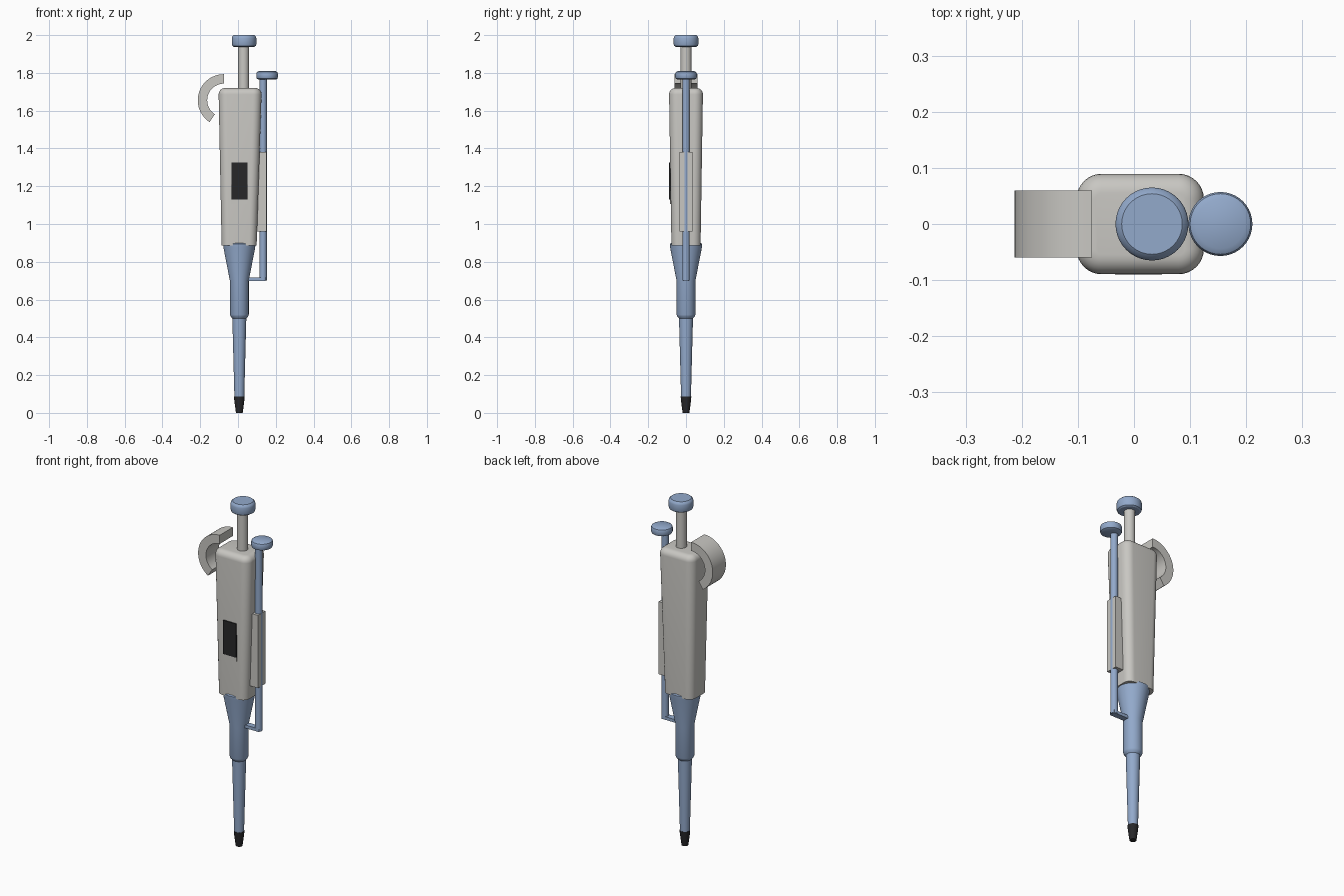
import bpy, bmesh, math
from mathutils import Vector

cube = bpy.data.objects.get("Cube")
if cube:
    bpy.data.objects.remove(cube, do_unlink=True)


def material(name, rgb):
    m = bpy.data.materials.new(name)
    m.use_nodes = True
    m.diffuse_color = (*rgb, 1)
    m.node_tree.nodes["Principled BSDF"].inputs["Base Color"].default_value = (*rgb, 1)
    return m


GREY = material("warm grey plastic", (0.58, 0.57, 0.54))
BLUE = material("soft blue plastic", (0.29, 0.40, 0.60))
BLACK = material("near black", (0.02, 0.02, 0.022))


def finish(name, bm, mat, smooth=True):
    bmesh.ops.recalc_face_normals(bm, faces=bm.faces)
    mesh = bpy.data.meshes.new(name)
    bm.to_mesh(mesh)
    bm.free()
    mesh.materials.append(mat)
    ob = bpy.data.objects.new(name, mesh)
    bpy.context.collection.objects.link(ob)
    if smooth:
        bpy.ops.object.select_all(action='DESELECT')
        ob.select_set(True)
        bpy.context.view_layer.objects.active = ob
        bpy.ops.object.shade_smooth_by_angle(angle=math.radians(32))
    return ob


def loft(name, rings, mat, closed=False, smooth=True):
    """Skin a list of equal-length point rings; cap the ends unless closed."""
    bm = bmesh.new()
    loops = [[bm.verts.new(p) for p in ring] for ring in rings]
    n = len(loops[0])
    for a, b in zip(loops, loops[1:]):
        for i in range(n):
            j = (i + 1) % n
            bm.faces.new((a[i], a[j], b[j], b[i]))
    bm.faces.new(loops[0][::-1])
    bm.faces.new(loops[-1])
    return finish(name, bm, mat, smooth)


def turned(name, x, profile, mat, n=40):
    """Round part about a vertical axis from (radius, z) pairs."""
    rings = [[(x + r * math.cos(2 * math.pi * i / n), r * math.sin(2 * math.pi * i / n), z)
              for i in range(n)] for r, z in profile]
    return loft(name, rings, mat)


def box(name, lo, hi, mat):
    bm = bmesh.new()
    bmesh.ops.create_cube(bm, size=1)
    lo, hi = Vector(lo), Vector(hi)
    for v in bm.verts:
        v.co = (lo + hi) / 2 + v.co * (hi - lo)
    return finish(name, bm, mat, False)


def rounded_rect(cx, hx, hy, r, z, steps=8):
    pts = []
    for k, (sx, sy) in enumerate(((1, 1), (-1, 1), (-1, -1), (1, -1))):
        for i in range(steps + 1):
            a = math.pi / 2 * (k + i / steps)
            pts.append((cx + sx * (hx - r) + r * math.cos(a),
                        sy * (hy - r) + r * math.sin(a), z))
    return pts


# Tapered handle with a rounded top edge
rings = [rounded_rect(0.006, 0.0925, 0.077, 0.04, 0.885)]
for i in range(7):
    a = math.pi / 2 * i / 6
    inset = 0.034 * (1 - math.cos(a))
    rings.append(rounded_rect(0.011, 0.1135 - inset, 0.0895 - inset, 0.045 - inset,
                              1.686 + 0.034 * math.sin(a)))
loft("handle_body", rings, GREY)

# Display and the small ledge below it
box("display_window", (-0.034, -0.09, 1.13), (0.05, -0.07, 1.325), BLACK)
box("display_ledge", (-0.034, -0.0855, 1.105), (0.05, -0.07, 1.13), GREY)

# Nose cone, shaft and tip
turned("nose_cone_and_shaft", 0.007,
       [(0.078, 0.90), (0.085, 0.895), (0.084, 0.875), (0.05, 0.70), (0.05, 0.52),
        (0.046, 0.51), (0.037, 0.50), (0.026, 0.083)], BLUE)
turned("dark_tip", 0.007, [(0.028, 0.086), (0.027, 0.07), (0.018, 0.0), (0.012, 0.0)], BLACK)

# Plunger
turned("plunger_rod", 0.03, [(0.029, 1.69), (0.029, 1.95)], GREY)
turned("plunger_button", 0.032,
       [(0.054, 1.938), (0.062, 1.943), (0.065, 1.952), (0.065, 1.984),
        (0.062, 1.993), (0.054, 2.0)], BLUE)

# Ejector: guide, rod, foot and button
box("ejector_guide", (0.095, -0.034, 0.96), (0.151, 0.034, 1.38), GREY)
turned("ejector_rod", 0.133, [(0.0195, 0.70), (0.0195, 1.78)], BLUE, 24)
box("ejector_foot", (0.04, -0.017, 0.698), (0.145, 0.017, 0.716), BLUE)
turned("ejector_button", 0.154,
       [(0.044, 1.764), (0.054, 1.769), (0.057, 1.776), (0.057, 1.796),
        (0.054, 1.804), (0.044, 1.81)], BLUE)

# Curved finger hook
sections = []
for i in range(25):
    a = math.radians(90 + 147 * i / 24)
    sections.append([(-0.075 + r * math.cos(a), y, 1.655 + r * math.sin(a))
                     for r, y in ((0.088, -0.06), (0.138, -0.06), (0.138, 0.06), (0.088, 0.06))])
loft("finger_hook", sections, GREY)
